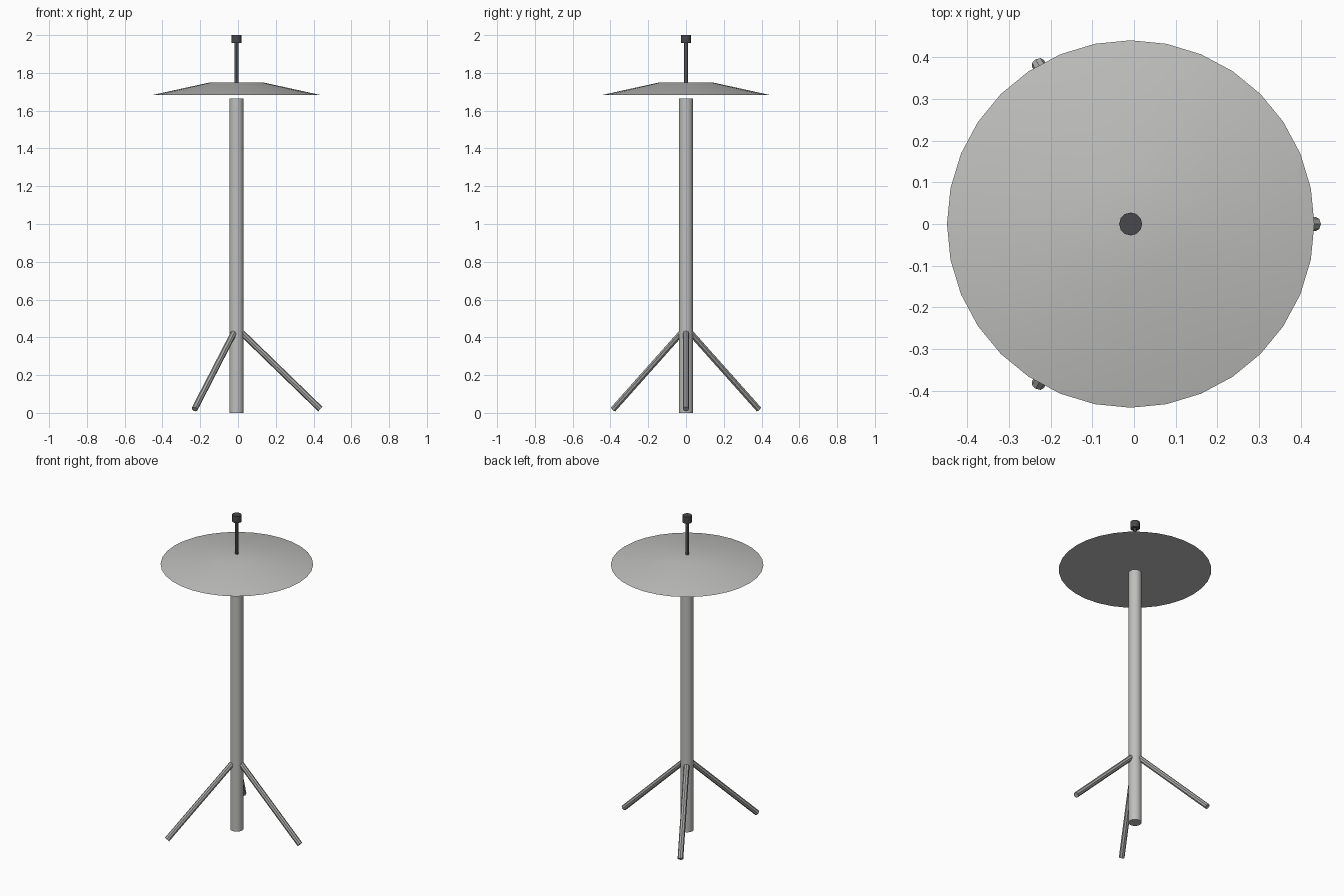
import bpy
import math
from mathutils import Vector

cube = bpy.data.objects.get("Cube")
if cube:
    bpy.data.objects.remove(cube, do_unlink=True)

CX = -0.008  # mast axis, offset so the whole model is centred


def material(name, rgb):
    m = bpy.data.materials.new(name)
    m.use_nodes = True
    colour = (*rgb, 1)
    m.diffuse_color = colour
    m.node_tree.nodes["Principled BSDF"].inputs["Base Color"].default_value = colour
    return m


light_grey = material("light grey metal", (0.52, 0.52, 0.51))
mid_grey = material("mid grey metal", (0.40, 0.40, 0.39))
rod_grey = material("dark grey rod", (0.15, 0.15, 0.15))
charcoal = material("charcoal", (0.065, 0.065, 0.07))


def tube(name, start, end, r1, r2, sides, mat):
    """Capped cylinder or cone frustum between two points."""
    a, b = Vector(start), Vector(end)
    axis = b - a
    bpy.ops.mesh.primitive_cone_add(vertices=sides, radius1=r1, radius2=r2,
                                    depth=axis.length, location=(a + b) / 2)
    ob = bpy.context.object
    ob.rotation_euler = axis.to_track_quat('Z', 'Y').to_euler()
    ob.name = name
    ob.data.materials.append(mat)
    bpy.ops.object.shade_smooth_by_angle(angle=math.radians(35))
    return ob


def upright(name, z0, z1, r1, r2, sides, mat):
    return tube(name, (CX, 0, z0), (CX, 0, z1), r1, r2, sides, mat)


# Central column, shallow dish, antenna rod and its tip
upright("mast", 0, 1.664, 0.038, 0.038, 16, light_grey)
upright("dish", 1.684, 1.75, 0.44, 0.138, 32, light_grey)
upright("antenna_rod", 1.74, 1.97, 0.0095, 0.0095, 8, rod_grey)
upright("antenna_tip", 1.957, 2.0, 0.0275, 0.0275, 12, charcoal)

# Three splayed legs
for i in range(3):
    angle = math.radians(120 * i)
    c, s = math.cos(angle), math.sin(angle)
    tube(f"leg_{i + 1}", (CX + 0.444 * c, 0.444 * s, 0.02),
         (CX + 0.03 * c, 0.03 * s, 0.422), 0.0165, 0.0165, 8, mid_grey)
